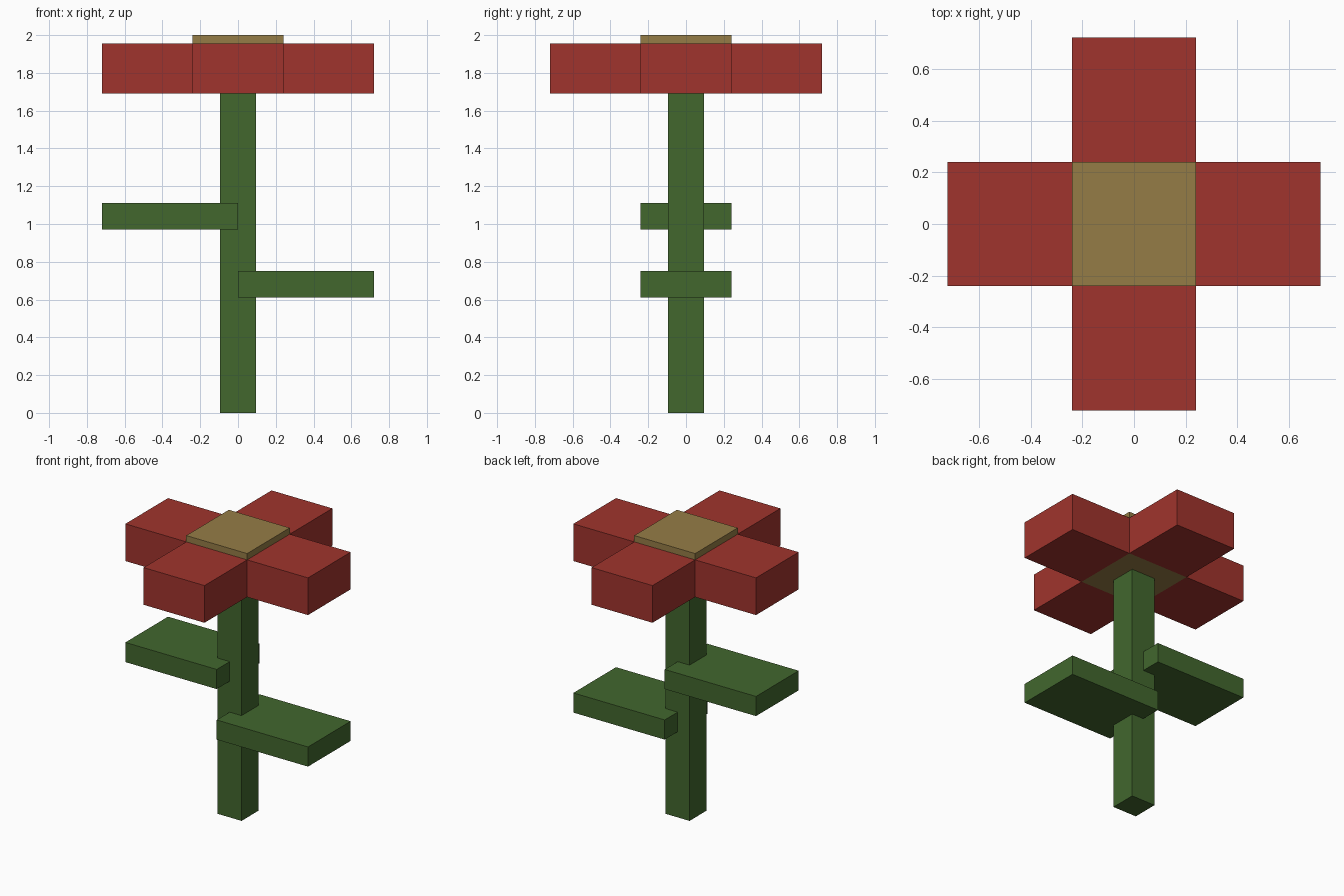
import bpy

if "Cube" in bpy.data.objects:
    bpy.data.objects.remove(bpy.data.objects["Cube"])


def material(name, rgb):
    m = bpy.data.materials.new(name)
    m.diffuse_color = (*rgb, 1.0)
    m.use_nodes = True
    m.node_tree.nodes["Principled BSDF"].inputs["Base Color"].default_value = m.diffuse_color
    return m


RED = material("petal red", (0.352, 0.034, 0.026))
GREEN = material("leaf green", (0.054, 0.135, 0.027))
TAN = material("pollen tan", (0.301, 0.202, 0.061))


def box(name, lo, hi, mat):
    """Axis-aligned box between two corners."""
    centre = [(a + b) / 2 for a, b in zip(lo, hi)]
    bpy.ops.mesh.primitive_cube_add(size=1, location=centre)
    ob = bpy.context.object
    ob.name = name
    ob.scale = [b - a for a, b in zip(lo, hi)]
    bpy.ops.object.transform_apply(location=False, rotation=False, scale=True)
    ob.data.materials.append(mat)
    return ob


C = 0.24         # half width of flower centre, petals and leaves
R = 0.72         # reach of petals and leaves
S = 0.094        # half width of stem
BASE = 1.69      # underside of the flower head
PETAL_TOP = 1.955

# Stem
box("stem", (-S, -S, 0), (S, S, BASE), GREEN)

# Leaves, growing from the stem axis to either side
box("right_leaf", (0, -C, 0.61), (R, C, 0.75), GREEN)
box("left_leaf", (-R, -C, 0.97), (0, C, 1.11), GREEN)

# Flower centre
box("flower_centre", (-C, -C, BASE), (C, C, 2.0), TAN)

# Four petals around the centre
box("right_petal", (C, -C, BASE), (R, C, PETAL_TOP), RED)
box("left_petal", (-R, -C, BASE), (-C, C, PETAL_TOP), RED)
box("back_petal", (-C, C, BASE), (C, R, PETAL_TOP), RED)
box("front_petal", (-C, -R, BASE), (C, -C, PETAL_TOP), RED)
